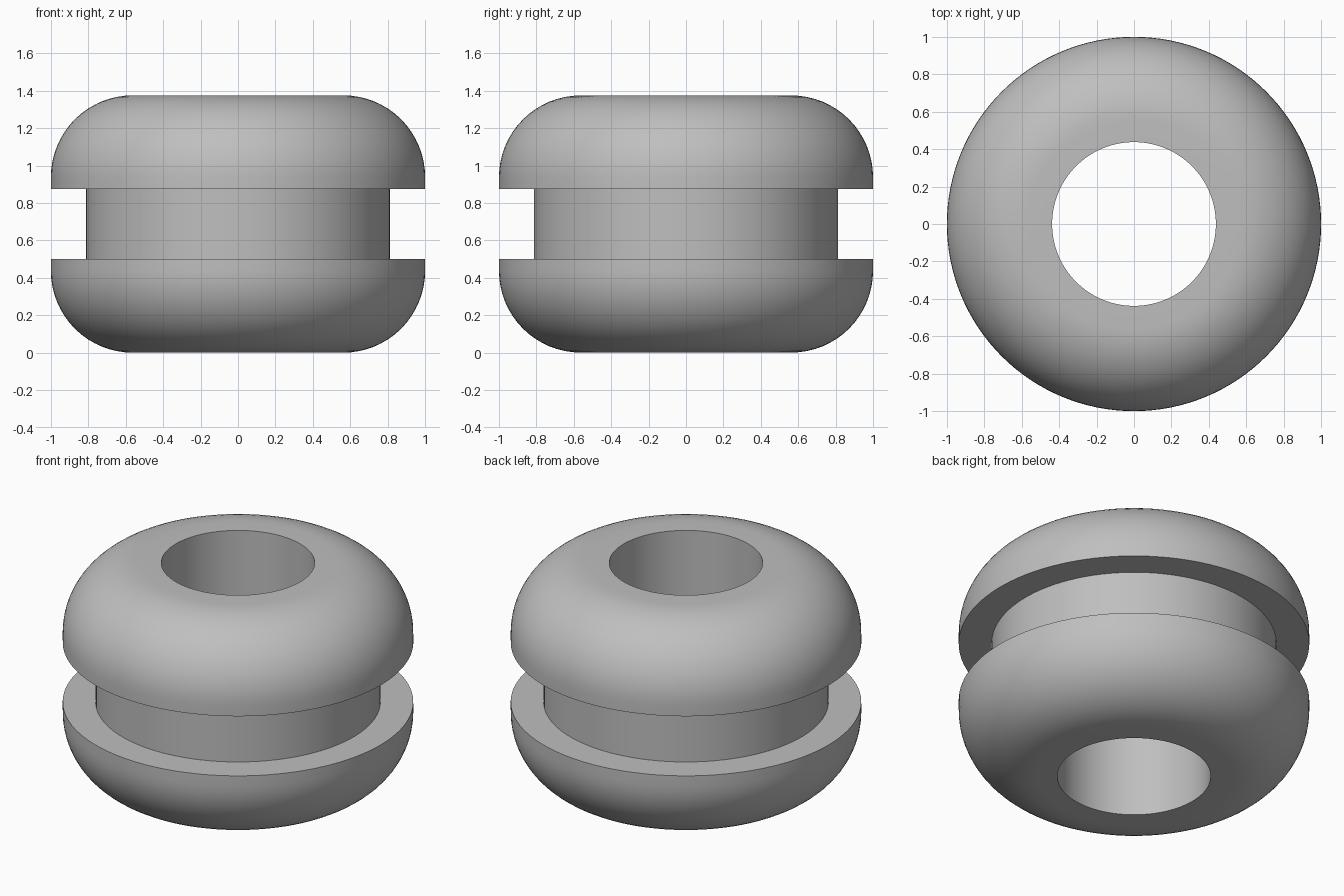
import bpy, bmesh, math

if "Cube" in bpy.data.objects:
    bpy.data.objects.remove(bpy.data.objects["Cube"], do_unlink=True)

OUTER, NECK, BORE = 1.0, 0.8125, 0.4375
HEIGHT, FLANGE, ROUND = 1.375, 0.5, 0.4375
ARC_STEPS, SIDES = 16, 128

rubber = bpy.data.materials.new("grey rubber")
rubber.use_nodes = True
grey = (0.52, 0.52, 0.52, 1)
rubber.diffuse_color = grey
rubber.node_tree.nodes["Principled BSDF"].inputs["Base Color"].default_value = grey

# Lower half of the section: bore, rounded flange, groove
lower = [(BORE, 0)]
for i in range(ARC_STEPS + 1):
    a = math.pi / 2 * i / ARC_STEPS
    lower.append((OUTER - ROUND + ROUND * math.sin(a), ROUND - ROUND * math.cos(a)))
lower += [(OUTER, FLANGE), (NECK, FLANGE)]

# Mirror it for the upper half, then close the loop through the bore
profile = lower + [(r, HEIGHT - z) for r, z in reversed(lower)]

# Revolve the section
bm = bmesh.new()
rings = []
for s in range(SIDES):
    t = 2 * math.pi * s / SIDES
    rings.append([bm.verts.new((r * math.cos(t), r * math.sin(t), z)) for r, z in profile])
for s in range(SIDES):
    a, b = rings[s], rings[(s + 1) % SIDES]
    for i in range(len(profile)):
        j = (i + 1) % len(profile)
        bm.faces.new((a[i], b[i], b[j], a[j]))
bmesh.ops.recalc_face_normals(bm, faces=bm.faces)
mesh = bpy.data.meshes.new("grommet")
bm.to_mesh(mesh)
bm.free()
mesh.materials.append(rubber)

grommet = bpy.data.objects.new("grommet", mesh)
bpy.context.collection.objects.link(grommet)
bpy.ops.object.select_all(action="DESELECT")
grommet.select_set(True)
bpy.context.view_layer.objects.active = grommet
bpy.ops.object.shade_smooth_by_angle(angle=math.radians(30))
